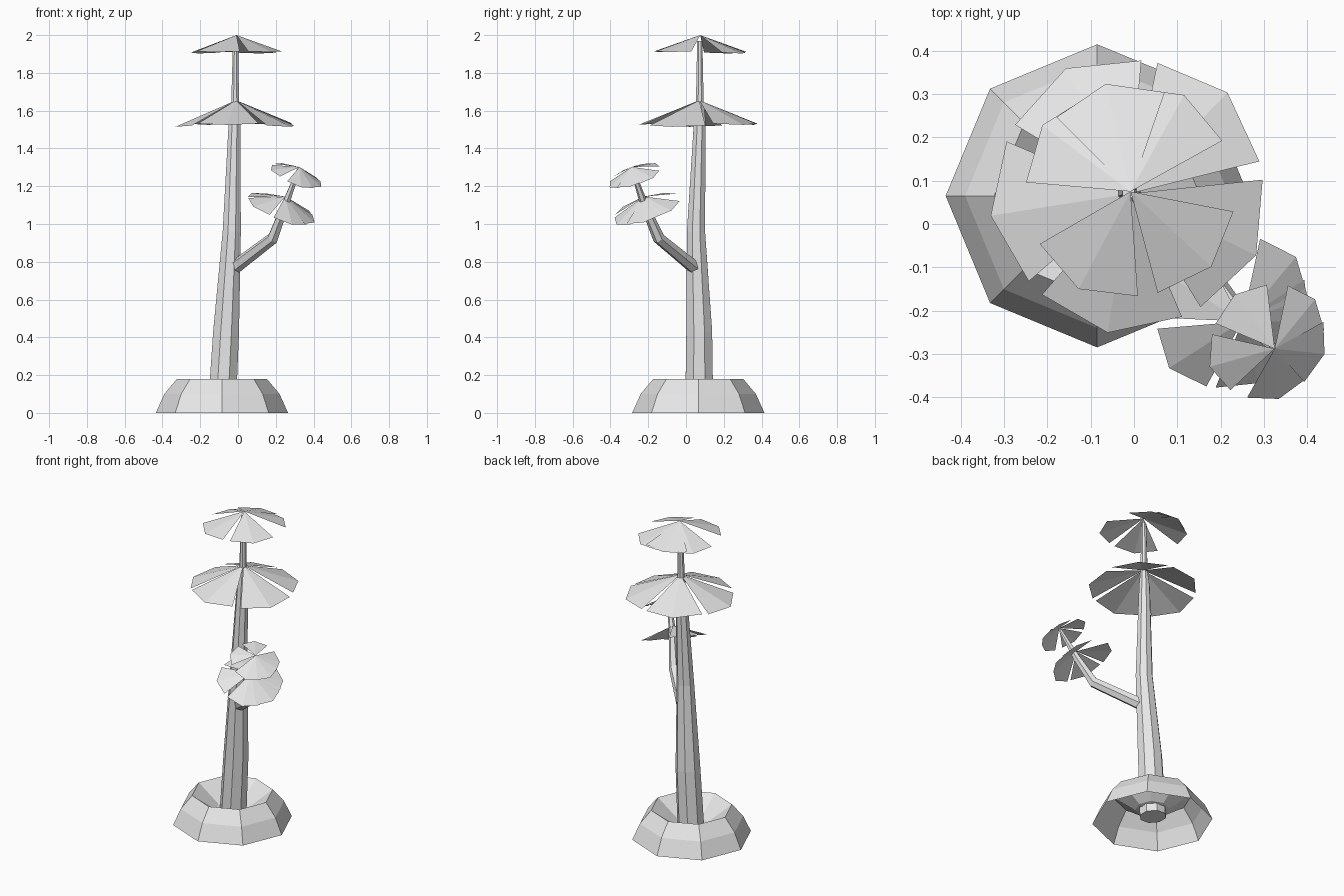
import bpy
import bmesh
from math import cos, sin, radians, tau
from mathutils import Vector

cube = bpy.data.objects.get("Cube")
if cube:
    bpy.data.objects.remove(cube, do_unlink=True)

UP = Vector((0, 0, 1))

# One flat colour for the whole plant
grey = bpy.data.materials.new("pale grey")
grey.use_nodes = True
grey.diffuse_color = (0.8, 0.8, 0.8, 1)
grey.node_tree.nodes["Principled BSDF"].inputs["Base Color"].default_value = (0.8, 0.8, 0.8, 1)


def finish(name, bm, fix_normals=True):
    if fix_normals:
        bmesh.ops.recalc_face_normals(bm, faces=bm.faces)
    mesh = bpy.data.meshes.new(name)
    bm.to_mesh(mesh)
    bm.free()
    mesh.materials.append(grey)
    obj = bpy.data.objects.new(name, mesh)
    bpy.context.collection.objects.link(obj)
    return obj


def bridge(bm, rings):
    n = len(rings[0])
    for low, high in zip(rings, rings[1:]):
        for i in range(n):
            j = (i + 1) % n
            bm.faces.new((low[i], low[j], high[j], high[i]))


def tube(name, sides, path):
    """Tapered stem through points of (x, y, z, radius)."""
    bm = bmesh.new()
    points = [Vector(p[:3]) for p in path]
    rings = []
    for k, p in enumerate(points):
        tangent = points[min(k + 1, len(points) - 1)] - points[max(k - 1, 0)]
        turn = UP.rotation_difference(tangent.normalized())
        ring = []
        for i in range(sides):
            a = tau * (i + 0.5) / sides
            ring.append(bm.verts.new(p + turn @ (Vector((cos(a), sin(a), 0)) * path[k][3])))
        rings.append(ring)
    bridge(bm, rings)
    bm.faces.new(rings[0][::-1])
    bm.faces.new(rings[-1])
    return finish(name, bm)


def leaf_cluster(name, apex, radius, drop, angles, axis=UP, spread=32):
    """Creased leaves fanning down from one apex, tilted along axis."""
    bm = bmesh.new()
    turn = UP.rotation_difference(Vector(axis).normalized())
    for k, angle in enumerate(angles):
        fall = drop * (1 + 0.08 * (k % 2))
        tip = bm.verts.new(apex)
        edge = []
        for offset, reach in ((-spread, 0.95), (0, 1), (spread, 0.95)):
            a = radians(angle + offset)
            p = Vector((radius * cos(a), radius * sin(a), -fall)) * reach
            edge.append(bm.verts.new(Vector(apex) + turn @ p))
        bm.faces.new((tip, edge[0], edge[1]))
        bm.faces.new((tip, edge[1], edge[2]))
    return finish(name, bm, fix_normals=False)


# Mound: open-bottomed octagonal shell with a sunken middle
bm = bmesh.new()
rings = []
for r, z in ((0.35, 0), (0.305, 0.1), (0.238, 0.18), (0.1, 0.08), (0.06, 0.07)):
    rings.append([bm.verts.new((-0.085 + r * cos(tau * i / 8), 0.065 + r * sin(tau * i / 8), z))
                  for i in range(8)])
bridge(bm, rings)
finish("mound", bm, fix_normals=False)

# Trunk and side branch
tube("trunk", 8, [
    (-0.085, 0.07, 0.03, 0.08),
    (-0.063, 0.07, 0.43, 0.074),
    (-0.033, 0.053, 0.96, 0.052),
    (-0.018, 0.073, 1.55, 0.033),
    (-0.015, 0.073, 1.65, 0.022),
    (-0.013, 0.073, 1.97, 0.015),
])
tube("branch", 6, [
    (-0.025, 0.05, 0.765, 0.037),
    (0.185, -0.145, 0.925, 0.032),
    (0.25, -0.22, 1.1, 0.022),
    (0.322, -0.285, 1.29, 0.01),
])

# Leaf clusters on the trunk
leaf_cluster("trunk_leaves_top", (-0.008, 0.075, 2.0), 0.255, 0.09, (103, 61, -43, 143, -118))
leaf_cluster("trunk_leaves_lower", (-0.01, 0.07, 1.655), 0.325, 0.13, (46, -26, -99, -171, 117))

# Leaf clusters on the branch
lean = (0.075, -0.07, 0.2)
leaf_cluster("branch_leaves_top", (0.325, -0.288, 1.302), 0.148, 0.052, (126, 40, -15, -75, 201), lean)
leaf_cluster("branch_leaves_lower", (0.25, -0.225, 1.145), 0.195, 0.07, (40, 149, 221, 293, -10), lean)
